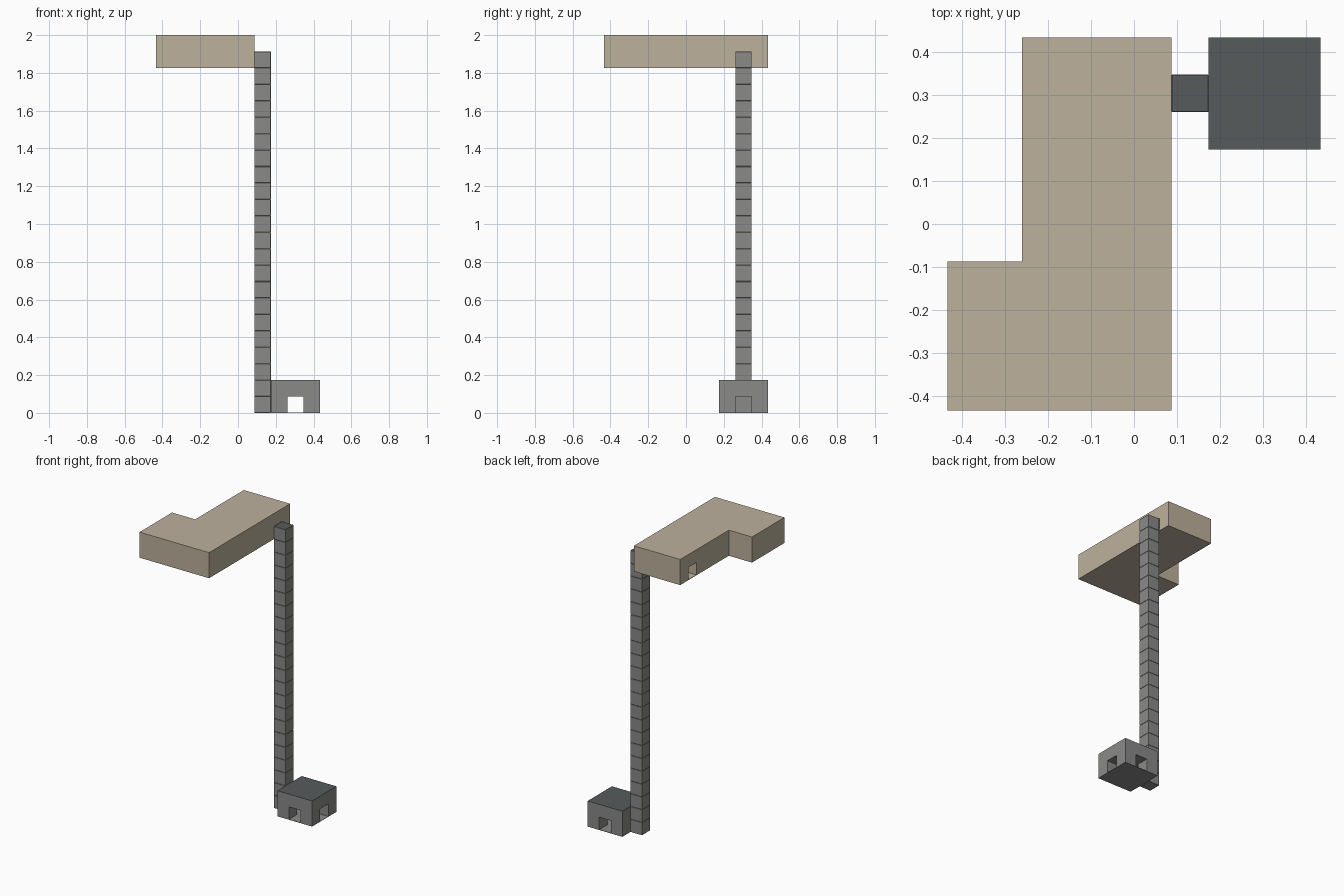
import bpy, bmesh
from mathutils import Vector

if "Cube" in bpy.data.objects:
    bpy.data.objects.remove(bpy.data.objects["Cube"])

U = 2 / 23                      # one block; the model is 10 x 10 x 23 blocks


def material(name, rgb):
    m = bpy.data.materials.new(name)
    m.diffuse_color = (*rgb, 1)
    m.use_nodes = True
    m.node_tree.nodes["Principled BSDF"].inputs["Base Color"].default_value = m.diffuse_color
    return m


TAN = material("tan stone", (0.51, 0.44, 0.335))
GREY = material("mid grey", (0.252, 0.252, 0.247))
SLATE = material("dark slate", (0.092, 0.104, 0.107))


def finish(name, bm, mats):
    """Make the object; with two materials, upward faces take the second."""
    bm.normal_update()
    for f in bm.faces:
        f.material_index = int(len(mats) > 1 and f.normal.z > 0.9)
    me = bpy.data.meshes.new(name)
    bm.to_mesh(me)
    bm.free()
    for m in mats:
        me.materials.append(m)
    ob = bpy.data.objects.new(name, me)
    bpy.context.collection.objects.link(ob)
    return ob


def cells(x0, x1, y0, y1, z0, z1):
    return {(x, y, z) for x in range(x0, x1) for y in range(y0, y1) for z in range(z0, z1)}


def block_shell(name, solid, mats):
    """Outer skin of a set of blocks, with flat areas merged."""
    bm = bmesh.new()
    for c in solid:
        for axis in range(3):
            for s in (-1, 1):
                n = [0, 0, 0]
                n[axis] = s
                if (c[0] + n[0], c[1] + n[1], c[2] + n[2]) in solid:
                    continue
                mid = Vector(c) + Vector((0.5, 0.5, 0.5)) + Vector(n) * 0.5
                a, b = Vector((0, 0, 0)), Vector((0, 0, 0))
                a[(axis + 1) % 3] = 0.5
                b[(axis + 2) % 3] = 0.5 * s
                bm.faces.new([bm.verts.new((mid + a * i + b * j - Vector((5, 5, 0))) * U)
                              for i, j in ((-1, -1), (1, -1), (1, 1), (-1, 1))])
    bmesh.ops.remove_doubles(bm, verts=bm.verts, dist=1e-4)
    bmesh.ops.dissolve_limit(bm, angle_limit=0.01, verts=bm.verts, edges=bm.edges)
    return finish(name, bm, mats)


def box(bm, x0, x1, y0, y1, z0, z1):
    vs = bmesh.ops.create_cube(bm, size=1)["verts"]
    for v in vs:
        v.co = Vector((x0 if v.co.x < 0 else x1, y0 if v.co.y < 0 else y1,
                       z0 if v.co.z < 0 else z1))
        v.co = (v.co - Vector((5, 5, 0))) * U


# base hut with crossing doorways
hut = cells(7, 10, 7, 10, 0, 2) - cells(8, 9, 7, 10, 0, 1) - cells(7, 10, 8, 9, 0, 1)
block_shell("base_hut", hut, [GREY, SLATE])

# thin floor of the hut doorways
bm = bmesh.new()
box(bm, 8, 9, 7, 10, 0, 0.03)
box(bm, 7, 8, 8, 9, 0, 0.03)
box(bm, 9, 10, 8, 9, 0, 0.03)
finish("hut_floor", bm, [GREY])

# tall post of stacked blocks with fine seams
bm = bmesh.new()
for k in range(22):
    box(bm, 6, 7, 8, 9, k, k + 1)
bmesh.ops.bevel(bm, geom=bm.edges[:], offset=0.0015, segments=1, affect='EDGES')
finish("tall_post", bm, [GREY, SLATE])

# L-shaped platform with a doorway on the left side
deck = cells(2, 6, 4, 10, 21, 23) | cells(0, 6, 0, 4, 21, 23)
block_shell("upper_platform", deck - cells(2, 6, 8, 9, 21, 22), [TAN])

# thin floor of the platform doorway
bm = bmesh.new()
box(bm, 2, 6, 8, 9, 21, 21.03)
finish("platform_floor", bm, [TAN])
